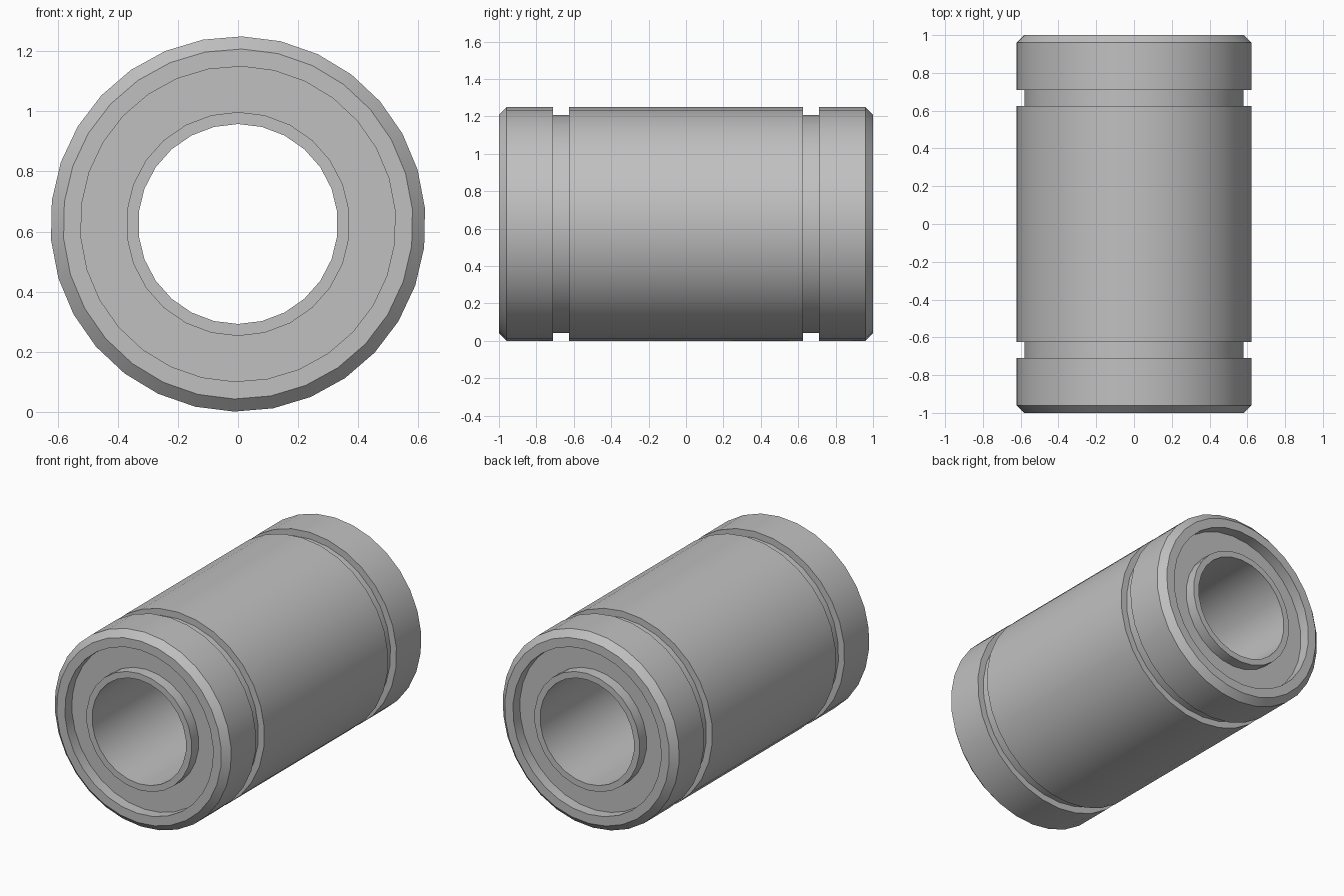
import bpy
import bmesh
from math import sin, cos, pi, radians

cube = bpy.data.objects.get("Cube")
if cube:
    bpy.data.objects.remove(cube, do_unlink=True)

AXIS_Z = 0.625

steel = bpy.data.materials.new("steel_grey")
steel.use_nodes = True
GREY = (0.53, 0.53, 0.53, 1)
steel.diffuse_color = GREY
steel.node_tree.nodes["Principled BSDF"].inputs["Base Color"].default_value = GREY


def mirrored(half):
    """Complete a front half profile with its mirror image at the back."""
    return half + [(r, -y) for r, y in reversed(half)]


def lathe(name, profile, sides, turn=0.0):
    """Spin a (radius, y) profile around the lengthwise axis."""
    bm = bmesh.new()
    angles = [turn + 2 * pi * k / sides for k in range(sides)]
    rings = [[bm.verts.new((r * sin(a), y, AXIS_Z + r * cos(a))) for a in angles]
             for r, y in profile]
    for near, far in zip(rings, rings[1:]):
        for k in range(sides):
            n = (k + 1) % sides
            bm.faces.new((near[k], near[n], far[n], far[k]))
    mesh = bpy.data.meshes.new(name)
    bm.to_mesh(mesh)
    bm.free()
    mesh.materials.append(steel)
    obj = bpy.data.objects.new(name, mesh)
    bpy.context.collection.objects.link(obj)
    bpy.ops.object.select_all(action='DESELECT')
    obj.select_set(True)
    bpy.context.view_layer.objects.active = obj
    bpy.ops.object.shade_smooth_by_angle(angle=radians(30))
    return obj


# Outer shell: recessed mouth, end rim, chamfer and retaining groove
shell_half = [(0.525, -0.93), (0.525, -1), (0.583, -1), (0.625, -0.96),
              (0.625, -0.71), (0.583, -0.71), (0.583, -0.625), (0.625, -0.625)]
lathe("outer_shell", mirrored(shell_half), 30, radians(1.2))

# Inner sleeve: recessed end seals, raised collars and the through bore
sleeve_half = [(0.53, -0.93), (0.373, -0.93), (0.373, -1), (0.333, -1)]
lathe("inner_sleeve", mirrored(sleeve_half)[::-1], 26)
